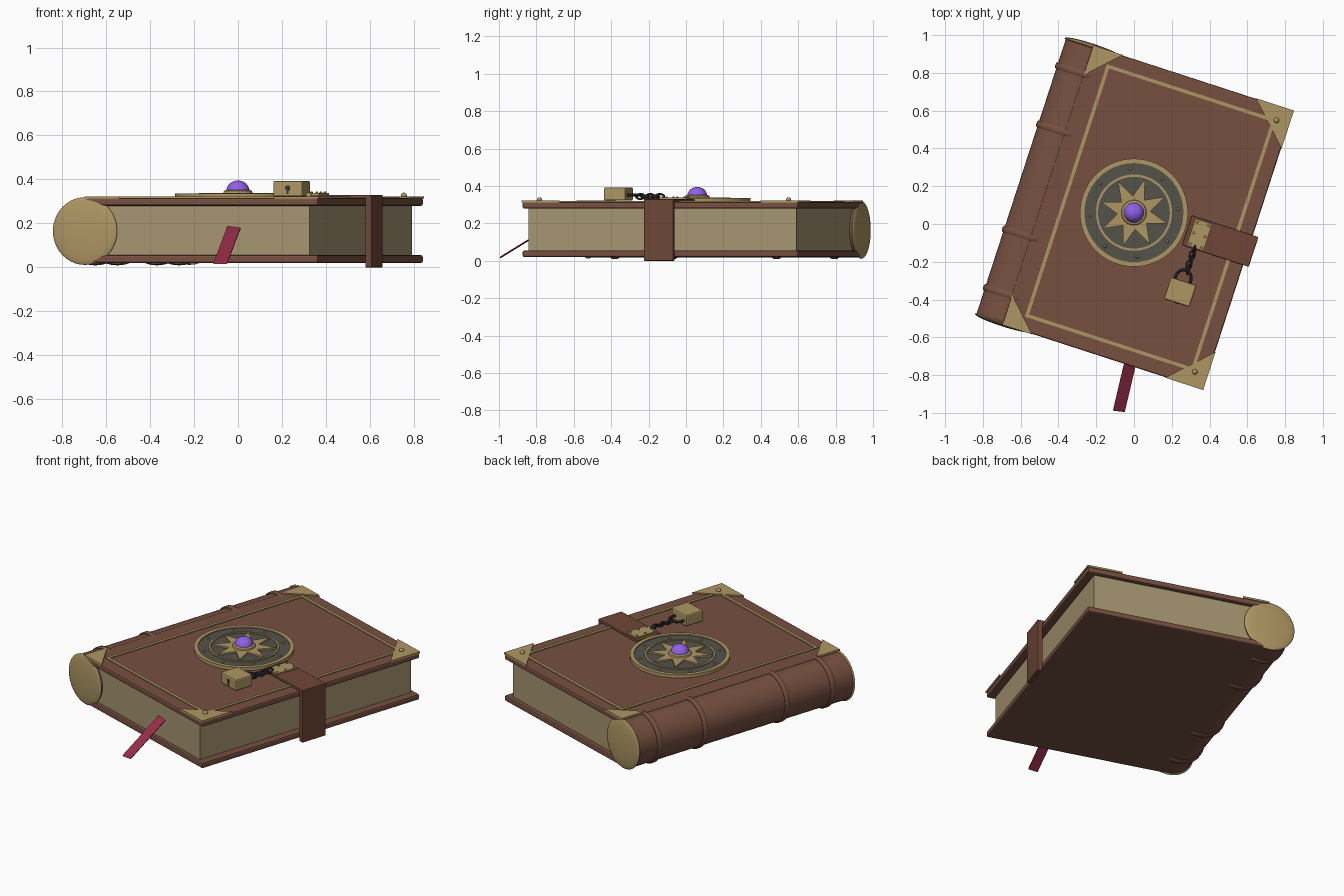
import bpy, bmesh, math
from mathutils import Matrix, Vector

if "Cube" in bpy.data.objects:
    bpy.data.objects.remove(bpy.data.objects["Cube"])

TILT = Matrix.Rotation(math.radians(-18), 4, 'Z')  # the book lies turned on the ground
CV = 0.055                                         # middle of the book along its height
SPINE_U, MID_Z = -0.50, 0.165


def mat(name, r, g, b):
    m = bpy.data.materials.new(name)
    lin = [((c / 255 + 0.055) / 1.055) ** 2.4 for c in (r, g, b)]
    m.diffuse_color = (*lin, 1)
    m.use_nodes = True
    m.node_tree.nodes["Principled BSDF"].inputs["Base Color"].default_value = m.diffuse_color
    return m


LEATHER = mat("brown leather", 118, 80, 64)
STRAP = mat("strap leather", 110, 70, 54)
BRASS = mat("brass", 174, 150, 99)
PAPER = mat("aged paper", 166, 149, 113)
IRON = mat("dark iron", 84, 82, 74)
CHAIN = mat("black iron", 52, 52, 52)
GEM = mat("purple gem", 146, 96, 232)
RIBBON = mat("red ribbon", 152, 44, 74)


def finish(name, bm, material, smooth=False, bevel=0):
    bmesh.ops.recalc_face_normals(bm, faces=bm.faces)
    me = bpy.data.meshes.new(name)
    bm.to_mesh(me)
    bm.free()
    ob = bpy.data.objects.new(name, me)
    bpy.context.collection.objects.link(ob)
    me.materials.append(material)
    ob.matrix_world = TILT
    if bevel:
        mod = ob.modifiers.new("bevel", 'BEVEL')
        mod.width, mod.segments = bevel, 2
    if smooth:
        bpy.ops.object.select_all(action='DESELECT')
        ob.select_set(True)
        bpy.context.view_layer.objects.active = ob
        bpy.ops.object.shade_smooth_by_angle(angle=math.radians(35))
    return ob


def box(name, lo, hi, material, bevel=0):
    lo, hi = Vector(lo), Vector(hi)
    bm = bmesh.new()
    m = Matrix.Translation((lo + hi) / 2) @ Matrix.Diagonal((*(hi - lo), 1))
    bmesh.ops.create_cube(bm, size=1, matrix=m)
    return finish(name, bm, material, bevel=bevel)


def prism(name, pts, z0, z1, material):
    bm = bmesh.new()
    f = bm.faces.new([bm.verts.new((x, y, z0)) for x, y in pts])
    ext = bmesh.ops.extrude_face_region(bm, geom=[f])["geom"]
    top = [e for e in ext if isinstance(e, bmesh.types.BMVert)]
    bmesh.ops.translate(bm, verts=top, vec=(0, 0, z1 - z0))
    return finish(name, bm, material)


def ball(name, centre, radii, material, seg=16):
    bm = bmesh.new()
    m = Matrix.Translation(centre) @ Matrix.Diagonal((*radii, 1))
    bmesh.ops.create_uvsphere(bm, u_segments=seg, v_segments=seg // 2, radius=1, matrix=m)
    return finish(name, bm, material, smooth=True)


def lathe(name, profile, place, material, seg=64):
    """Spin a closed (radius, height) loop round the axis of `place`."""
    bm = bmesh.new()
    rings = []
    for i in range(seg):
        a = 2 * math.pi * i / seg
        rings.append([bm.verts.new(place @ Vector((r * math.cos(a), r * math.sin(a), h)))
                      for r, h in profile])
    n = len(profile)
    for i in range(seg):
        p, q = rings[i], rings[(i + 1) % seg]
        for j in range(n):
            k = (j + 1) % n
            bm.faces.new((p[j], q[j], q[k], p[k]))
    return finish(name, bm, material, smooth=True)


def ring(name, r0, r1, z0, z1, place, material, seg=64):
    return lathe(name, [(r0, z0), (r1, z0), (r1, z1), (r0, z1)], place, material, seg)


def disc(name, r, z0, z1, place, material, seg=64):
    bm = bmesh.new()
    m = place @ Matrix.Translation((0, 0, (z0 + z1) / 2))
    bmesh.ops.create_cone(bm, cap_ends=True, segments=seg, radius1=r, radius2=r,
                          depth=z1 - z0, matrix=m)
    return finish(name, bm, material, smooth=True)


def link(name, centre, rx, ry, tube, tilt, turn):
    """An oval chain link."""
    loop = [(1 + tube / rx * math.cos(t), tube * math.sin(t))
            for t in (2 * math.pi * k / 8 for k in range(8))]
    place = (Matrix.Translation(centre) @ Matrix.Rotation(turn, 4, 'Z')
             @ Matrix.Rotation(tilt, 4, 'Y') @ Matrix.Diagonal((rx, ry, 1, 1)))
    return lathe(name, loop, place, CHAIN, 24)


# Covers and page block
box("bottom_cover", (-0.50, CV - 0.775, 0.02), (0.617, CV + 0.775, 0.055), LEATHER, 0.008)
box("top_cover", (-0.50, CV - 0.775, 0.28), (0.617, CV + 0.775, 0.315), LEATHER, 0.008)
box("pages", (-0.50, CV - 0.755, 0.055), (0.57, CV + 0.75, 0.28), PAPER)

# Rounded spine with raised bands and domed brass end caps
spine = Matrix.Translation((SPINE_U, CV, MID_Z)) @ Matrix.Rotation(math.radians(-90), 4, 'X')
disc("spine", 0.146, -0.77, 0.77, spine, LEATHER, 48)
for h in (-0.617, -0.292, 0.292, 0.617):
    lathe("spine_band", [(0.135, h - 0.018), (0.15, h - 0.018), (0.156, h - 0.009),
                         (0.156, h + 0.009), (0.15, h + 0.018), (0.135, h + 0.018)],
          spine, LEATHER, 48)
for s in (-1, 1):
    ball("spine_cap", (SPINE_U, CV + s * 0.768, MID_Z), (0.154, 0.018, 0.154), BRASS, 40)

# Brass corner plates, riveted on the fore-edge side
for s in (-1, 1):
    for u, leg, d in ((0.620, 0.212, -1), (-0.497, 0.165, 1)):
        v = CV + s * 0.778
        prism("corner_plate", [(u, v), (u + d * leg, v), (u, v - s * leg)], 0.312, 0.323, BRASS)
    ball("corner_rivet", (0.548, CV + s * 0.70, 0.326), (0.014, 0.014, 0.014), BRASS)

# Thin brass border inlaid on the top cover
U0, U1, V0, V1, W = -0.398, 0.543, CV - 0.70, CV + 0.705, 0.018
for v in (V0, V1 - W):
    box("border_strip", (U0, v, 0.313), (U1, v + W, 0.321), BRASS)
for u in (U0, U1 - W):
    box("border_strip", (u, V0 + W, 0.313), (u + W, V1 - W, 0.321), BRASS)

# Medallion: iron disc, brass rings, star, rivets and gem
MC = Vector((-0.019, CV + 0.002, 0))
hub = Matrix.Translation(MC)
disc("medallion_disc", 0.27, 0.313, 0.329, hub, IRON)
ring("medallion_outer_ring", 0.262, 0.286, 0.313, 0.336, hub, BRASS)
ring("medallion_inner_ring", 0.190, 0.202, 0.325, 0.335, hub, BRASS)
star = []
for i in range(16):
    a, r = math.pi * i / 8, (0.186, 0.088)[i % 2]
    star.append((MC.x + r * math.cos(a), MC.y + r * math.sin(a)))
prism("medallion_star", star, 0.327, 0.339, BRASS)
for i in range(8):
    a = math.pi * (i + 0.5) / 4
    ball("medallion_rivet", MC + Vector((0.234 * math.cos(a), 0.234 * math.sin(a), 0.329)),
         (0.009, 0.009, 0.008), BRASS, 10)
lathe("gem_setting", [(0.03, 0.335), (0.068, 0.335), (0.064, 0.347), (0.054, 0.352), (0.03, 0.352)],
      hub, BRASS, 40)
ball("gem", MC + Vector((0, 0, 0.347)), (0.053, 0.053, 0.048), GEM, 32)

# Closing strap with its riveted plate
box("strap_top", (0.277, CV - 0.083, 0.313), (0.648, CV + 0.083, 0.330), STRAP, 0.004)
box("strap_side", (0.617, CV - 0.083, 0.0), (0.648, CV + 0.083, 0.329), STRAP, 0.004)
box("strap_plate", (0.300, CV - 0.077, 0.328), (0.394, CV + 0.073, 0.338), BRASS)
for u in (0.315, 0.379):
    for v in (-0.062, -0.002, 0.058):
        ball("plate_rivet", (u, CV + v, 0.339), (0.007, 0.007, 0.006), BRASS, 10)

# Chain, shackle and padlock
for i in range(5):
    link("chain_link", (0.347 - 0.004 * (i % 2), -0.035 - 0.027 * i, 0.344),
         0.014, 0.022, 0.005, math.radians(20 if i % 2 else 75), 0.15)
link("padlock_shackle", (0.337, -0.195, 0.352), 0.042, 0.048, 0.008, 0, 0)
box("padlock", (0.273, -0.328, 0.322), (0.415, -0.207, 0.393), BRASS, 0.008)
front = Matrix.Translation((0.344, -0.328, 0.361)) @ Matrix.Rotation(math.radians(90), 4, 'X')
disc("keyhole", 0.012, -0.002, 0.002, front, CHAIN, 16)
box("keyhole_slot", (0.340, -0.330, 0.334), (0.348, -0.326, 0.361), CHAIN)

# Ribbon bookmark sloping from the pages to the ground
bm = bmesh.new()
ends = [Vector((0.206, -0.68, 0.192)), Vector((0.230, -0.966, 0.02))]
across, thick = Vector((0.031, 0.006, 0)), Vector((0, 0.002, 0.004))
rows = [[bm.verts.new(e + a * across + b * thick)
         for a, b in ((-1, -1), (1, -1), (1, 1), (-1, 1))] for e in ends]
for j in range(4):
    k = (j + 1) % 4
    bm.faces.new((rows[0][j], rows[0][k], rows[1][k], rows[1][j]))
for row in rows:
    bm.faces.new(row)
finish("ribbon_bookmark", bm, RIBBON)
